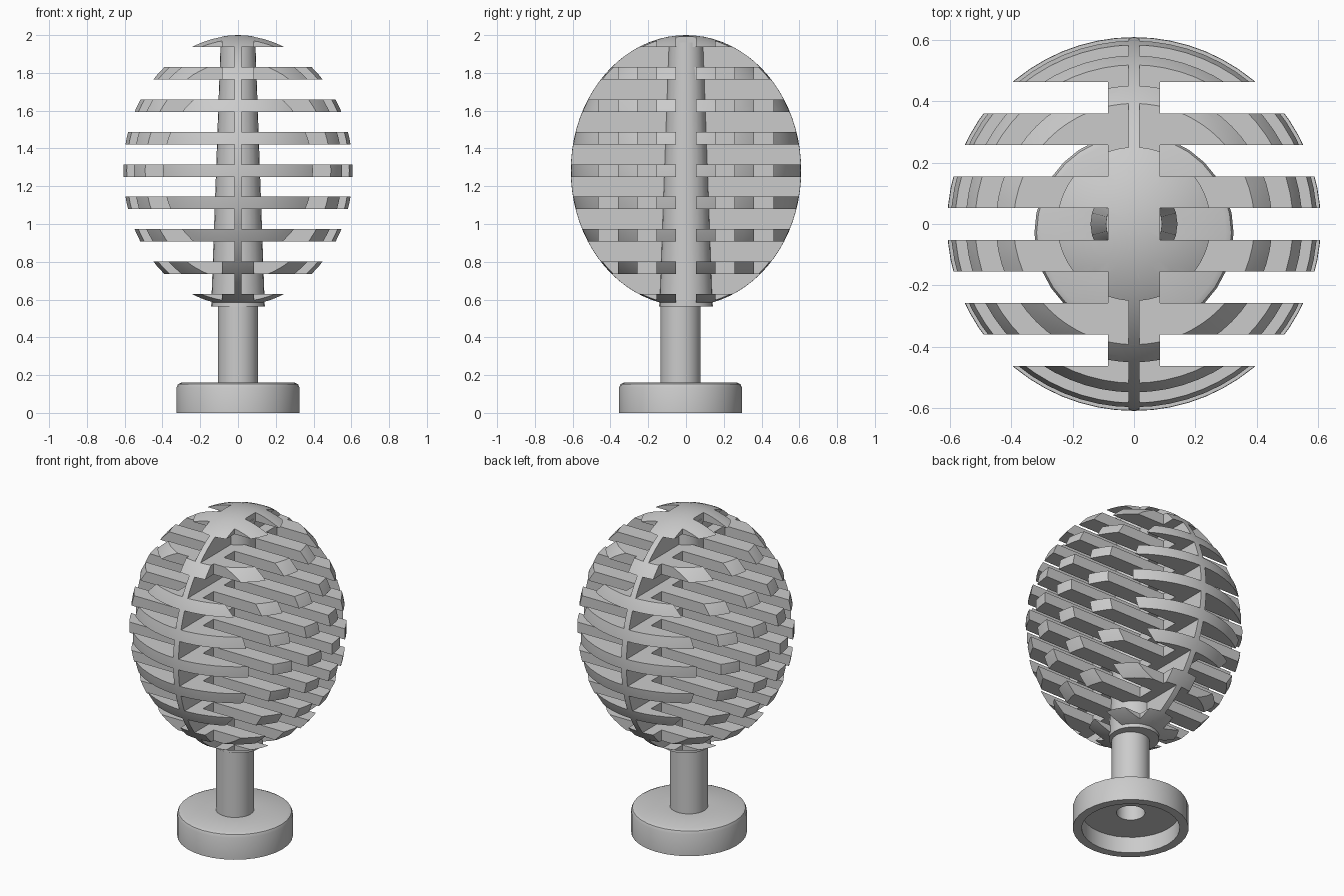
import bpy, bmesh, math
from mathutils import Matrix, Vector

if "Cube" in bpy.data.objects:
    bpy.data.objects.remove(bpy.data.objects["Cube"])

grey = bpy.data.materials.new("light grey")
grey.use_nodes = True
colour = (0.6, 0.6, 0.6, 1)
grey.diffuse_color = colour
grey.node_tree.nodes["Principled BSDF"].inputs["Base Color"].default_value = colour

CENTRE_Z = 1.283
RADIUS, HALF_HEIGHT = 0.61, 0.717


def add_object(name, bm):
    bmesh.ops.recalc_face_normals(bm, faces=bm.faces)
    mesh = bpy.data.meshes.new(name)
    bm.to_mesh(mesh)
    bm.free()
    obj = bpy.data.objects.new(name, mesh)
    bpy.context.collection.objects.link(obj)
    mesh.materials.append(grey)
    return obj


def smooth(obj):
    bpy.ops.object.select_all(action='DESELECT')
    obj.select_set(True)
    bpy.context.view_layer.objects.active = obj
    bpy.ops.object.shade_smooth_by_angle(angle=math.radians(25))


def lathe(name, profile, y, sides=32):
    """Spin an (r, z) profile around the vertical axis."""
    bm = bmesh.new()
    verts = [bm.verts.new((r, 0, z)) for r, z in profile]
    edges = [bm.edges.new(pair) for pair in zip(verts, verts[1:])]
    bmesh.ops.spin(bm, geom=verts + edges, cent=(0, 0, 0), axis=(0, 0, 1),
                   angle=math.tau, steps=sides)
    bmesh.ops.remove_doubles(bm, verts=bm.verts, dist=1e-4)
    bmesh.ops.translate(bm, verts=bm.verts, vec=(0, y, 0))
    obj = add_object(name, bm)
    smooth(obj)
    return obj


def trim_to_egg(obj):
    mod = obj.modifiers.new("trim", 'BOOLEAN')
    mod.operation = 'INTERSECT'
    mod.solver = 'EXACT'
    mod.object = egg
    bpy.ops.object.select_all(action='DESELECT')
    obj.select_set(True)
    bpy.context.view_layer.objects.active = obj
    bpy.ops.object.modifier_apply(modifier=mod.name)
    smooth(obj)


# Egg-shaped volume that trims the lattice
bm = bmesh.new()
bmesh.ops.create_uvsphere(bm, u_segments=64, v_segments=40, radius=1)
bmesh.ops.transform(bm, verts=bm.verts, matrix=Matrix.Translation((0, 0, CENTRE_Z))
                    @ Matrix.Diagonal((RADIUS, RADIUS, HALF_HEIGHT, 1)))
egg = add_object("egg_cutter", bm)

# Stacked slats: each level is a spine with bars reaching out to both sides
SPINE, REACH = 0.085, 0.8
starts = [-REACH, -0.36, -0.155, 0.052, 0.258, 0.463]
ends = [-y for y in reversed(starts)]
right = []
for y0, y1 in zip(starts, ends):
    right += [(SPINE, y0), (REACH, y0), (REACH, y1), (SPINE, y1)]
outline = right + [(-x, y) for x, y in reversed(right)]
# The outermost bars run straight across, so drop their inner end corners
outline = [p for p in outline if not (abs(p[0]) == SPINE and abs(p[1]) == REACH)]

THICKNESS, PITCH = 0.066, 0.1715
bm = bmesh.new()
for level in range(-4, 5):
    z = CENTRE_Z + level * PITCH - THICKNESS / 2
    face = bm.faces.new([bm.verts.new((x, y, z)) for x, y in outline])
    top = bmesh.ops.extrude_face_region(bm, geom=[face], use_keep_orig=True)
    bmesh.ops.translate(bm, vec=(0, 0, THICKNESS),
                        verts=[v for v in top["geom"] if isinstance(v, bmesh.types.BMVert)])
trim_to_egg(add_object("slats", bm))

# Thin upright disc joining all the levels
bm = bmesh.new()
bmesh.ops.create_cube(bm, size=1)
bmesh.ops.transform(bm, verts=bm.verts, matrix=Matrix.Translation((0, 0, CENTRE_Z))
                    @ Matrix.Diagonal((0.036, 2, 2, 1)))
trim_to_egg(add_object("centre_disc", bm))
bpy.data.objects.remove(egg)

# Tapered trunk through the middle
lathe("trunk", [(0, 0.563), (0.142, 0.563), (0.092, 1.96), (0, 1.96)], 0, 24)

# Hollow post and recessed round foot, set slightly forward
STAND_Y = -0.029
lathe("post_and_foot", [
    (0, 0.5), (0.08, 0.5), (0.08, 0.1), (0.275, 0.1), (0.275, 0), (0.325, 0),
    (0.325, 0.135), (0.318, 0.152), (0.3, 0.16), (0.107, 0.16), (0.107, 0.57), (0, 0.57),
], STAND_Y)
